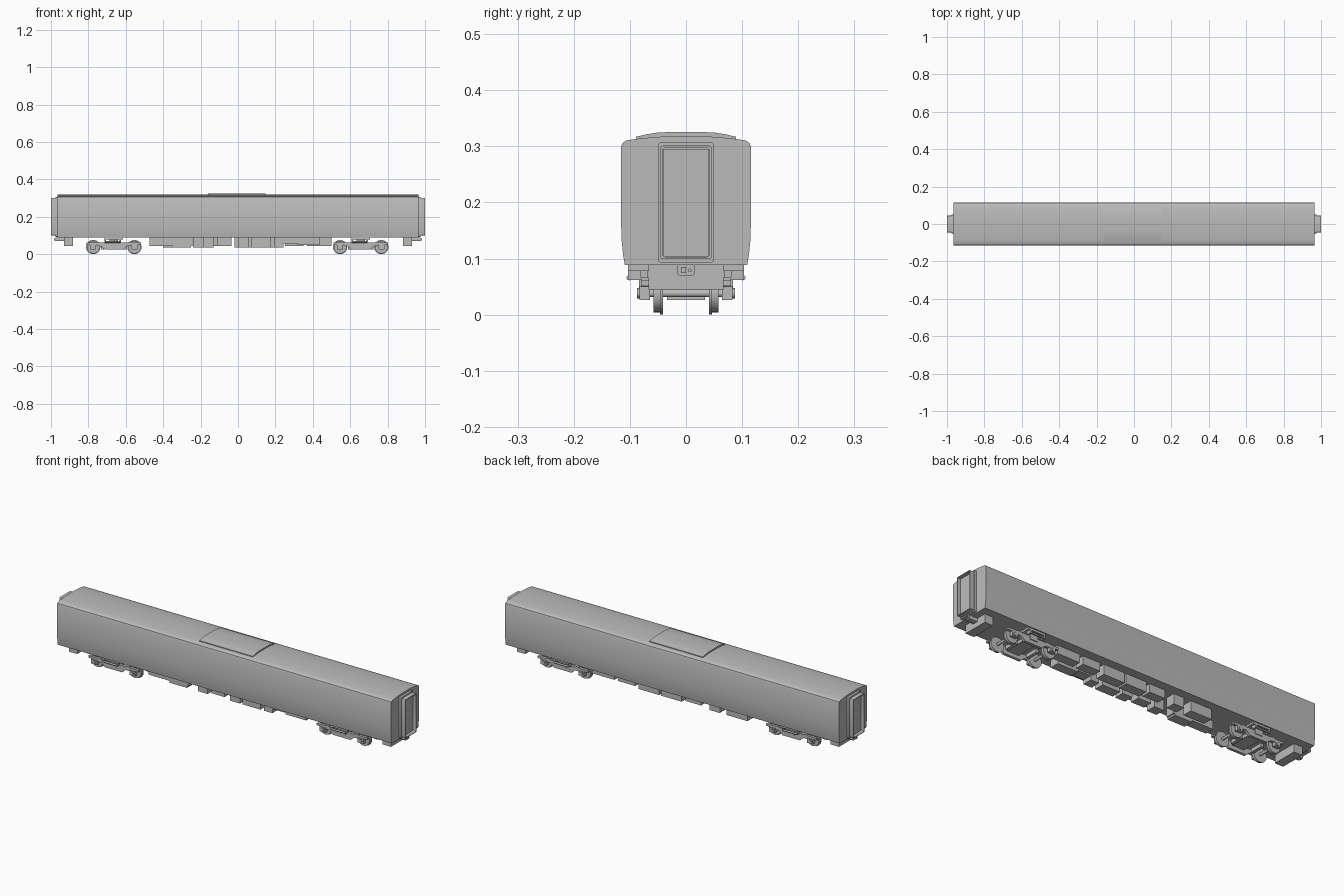
import bpy, bmesh, math
from mathutils import Matrix

if "Cube" in bpy.data.objects:
    bpy.data.objects.remove(bpy.data.objects["Cube"])

grey = bpy.data.materials.new("plain grey")
grey.diffuse_color = (0.5, 0.5, 0.5, 1)
grey.use_nodes = True
grey.node_tree.nodes["Principled BSDF"].inputs["Base Color"].default_value = grey.diffuse_color


def finish(name, bm, smooth=False):
    bmesh.ops.recalc_face_normals(bm, faces=bm.faces)
    me = bpy.data.meshes.new(name)
    bm.to_mesh(me)
    bm.free()
    me.materials.append(grey)
    ob = bpy.data.objects.new(name, me)
    bpy.context.collection.objects.link(ob)
    if smooth:
        bpy.ops.object.select_all(action='DESELECT')
        ob.select_set(True)
        bpy.context.view_layer.objects.active = ob
        bpy.ops.object.shade_smooth_by_angle(angle=math.radians(30))
    return ob


def box(name, x, y, z):
    bm = bmesh.new()
    size = [abs(a[1] - a[0]) for a in (x, y, z)]
    mid = [(a[0] + a[1]) / 2 for a in (x, y, z)]
    bmesh.ops.create_cube(bm, size=1, matrix=Matrix.Translation(mid) @ Matrix.Diagonal((*size, 1)))
    return finish(name, bm)


def prism(name, pts, a, b, axis, smooth=False):
    """Extrude a (u, z) outline from a to b along x or y."""
    bm = bmesh.new()
    put = (lambda u, z, t: (t, u, z)) if axis == 'x' else (lambda u, z, t: (u, t, z))
    face = bm.faces.new([bm.verts.new(put(u, z, a)) for u, z in pts])
    geo = bmesh.ops.extrude_face_region(bm, geom=[face])['geom']
    move = (b - a, 0, 0) if axis == 'x' else (0, b - a, 0)
    bmesh.ops.translate(bm, vec=move, verts=[v for v in geo if isinstance(v, bmesh.types.BMVert)])
    return finish(name, bm, smooth)


def rod(name, u, z, r, a, b, axis='y', n=24):
    pts = [(u + r * math.cos(2 * math.pi * i / n), z + r * math.sin(2 * math.pi * i / n)) for i in range(n)]
    return prism(name, pts, a, b, axis, True)


def rounded(hw, z0, z1, r):
    pts = []
    for k, (cx, cz) in enumerate([(hw - r, z1 - r), (r - hw, z1 - r), (r - hw, z0 + r), (hw - r, z0 + r)]):
        for i in range(4):
            t = math.radians(90 * k + 30 * i)
            pts.append((cx + r * math.cos(t), cz + r * math.sin(t)))
    return pts


def both(half):
    """Mirror a right-hand half outline."""
    return half + [(-y, z) for y, z in reversed(half)]


# Body shell with curved roof
prism("coach_body", both([(0.109, 0.088), (0.1125, 0.11), (0.115, 0.135), (0.1155, 0.16), (0.1155, 0.300),
                          (0.113, 0.306), (0.106, 0.3105), (0.085, 0.3135), (0.055, 0.3165), (0.025, 0.318)]),
      -0.965, 0.965, 'x', True)
# Raised roof panel
prism("roof_panel", both([(0.089, 0.309), (0.089, 0.317), (0.07, 0.3215), (0.05, 0.3245), (0.025, 0.3255)]),
      -0.16, 0.148, 'x', True)

# Ends: gangway, recessed door, coupler, end box
for s in (-1, 1):
    prism("gangway_base", rounded(0.050, 0.093, 0.307, 0.005), s * 0.96, s * 0.977, 'x', True)
    bm = bmesh.new()
    loops = []
    for hw, z0, z1, x in ((0.046, 0.099, 0.301, 0.977), (0.046, 0.099, 0.301, 1.0),
                          (0.042, 0.103, 0.297, 1.0), (0.042, 0.103, 0.297, 0.977)):
        loops.append([bm.verts.new((s * x, y, z)) for y, z in rounded(hw, z0, z1, 0.005)])
    for j in range(4):
        p, q = loops[j], loops[(j + 1) % 4]
        for i in range(len(p)):
            k = (i + 1) % len(p)
            bm.faces.new((p[i], p[k], q[k], q[i]))
    finish("gangway_frame", bm, True)
    box("end_door", (s * 0.975, s * 0.984), (-0.04, 0.04), (0.104, 0.295))
    prism("coupler_box", rounded(0.015, 0.07, 0.09, 0.003), s * 0.92, s * 0.977, 'x', True)
    box("coupler_hook", (s * 0.977, s * 0.984), (-0.009, 0.0), (0.074, 0.085))
    rod("coupler_pin", 0.007, 0.079, 0.003, s * 0.977, s * 0.984, 'x', 12)
    box("end_equipment", (s * 0.882, s * 0.931), (-0.067, 0.067), (0.045, 0.09))

# Underfloor equipment: front row then back row (x range, bottom z)
front_row = [(-0.473, -0.243, 0.045), (-0.35, -0.25, 0.036), (-0.185, -0.13, 0.036), (-0.11, -0.035, 0.045),
             (0.0, 0.056, 0.036), (0.072, 0.174, 0.036), (0.195, 0.243, 0.036), (0.243, 0.436, 0.057),
             (0.318, 0.437, 0.049)]
back_row = [(0.37, 0.5, 0.045), (0.25, 0.35, 0.045), (0.11, 0.23, 0.036), (-0.02, 0.10, 0.036),
            (-0.13, -0.04, 0.045), (-0.24, -0.18, 0.036), (-0.40, -0.28, 0.036)]
for row, s in ((front_row, -1), (back_row, 1)):
    for a, b, z in row:
        outer = 0.064 if z < 0.04 else 0.062
        box("underfloor_box", (a, b), (s * 0.012, s * outer), (z, 0.09))


# Bogies
def bogie(c):
    for dx in (-0.11, 0.11):
        x = c + dx
        rod("axle", x, 0.038, 0.007, -0.078, 0.078)
        for s in (-1, 1):
            rod("wheel_tread", x, 0.038, 0.034, s * 0.045, s * 0.058, n=32)
            rod("wheel_flange", x, 0.038, 0.038, s * 0.041, s * 0.046, n=32)
            box("axle_box", (x - 0.016, x + 0.016), (s * 0.064, s * 0.083), (0.026, 0.05))
            rod("axle_cap", x, 0.038, 0.009, s * 0.083, s * 0.087, n=16)
            # Primary spring beside the axle box
            t = 1 if dx < 0 else -1
            box("axle_spring", (x + t * 0.018, x + t * 0.034), (s * 0.066, s * 0.08), (0.044, 0.066))
    side = [(-0.145, 0.062), (-0.145, 0.051), (-0.082, 0.049), (-0.066, 0.040), (-0.05, 0.026),
            (0.05, 0.026), (0.066, 0.040), (0.082, 0.049), (0.145, 0.051), (0.145, 0.062)]
    for s in (-1, 1):
        prism("bogie_side_frame", [(c + u, z) for u, z in side], s * 0.066, s * 0.08, 'y')
        box("bolster_post", (c - 0.022, c + 0.022), (s * 0.068, s * 0.084), (0.045, 0.088))
        rod("side_damper", s * 0.101, 0.066, 0.005, c - 0.05, c + 0.035, 'x', 12)
        for d in (-0.05, 0.03):
            box("damper_bracket", (c + d, c + d + 0.008), (s * 0.08, s * 0.103), (0.062, 0.082))
    box("bolster", (c - 0.05, c + 0.05), (-0.103, 0.103), (0.078, 0.089))
    box("cross_beam", (c - 0.035, c + 0.035), (-0.068, 0.068), (0.045, 0.062))
    for dx in (-0.06, 0.06):
        box("brake_beam", (c + dx - 0.008, c + dx + 0.008), (-0.034, 0.034), (0.026, 0.045))
    rod("bogie_pivot", c, 0.066, 0.02, -0.02, 0.02)


bogie(-0.664)
bogie(0.656)
